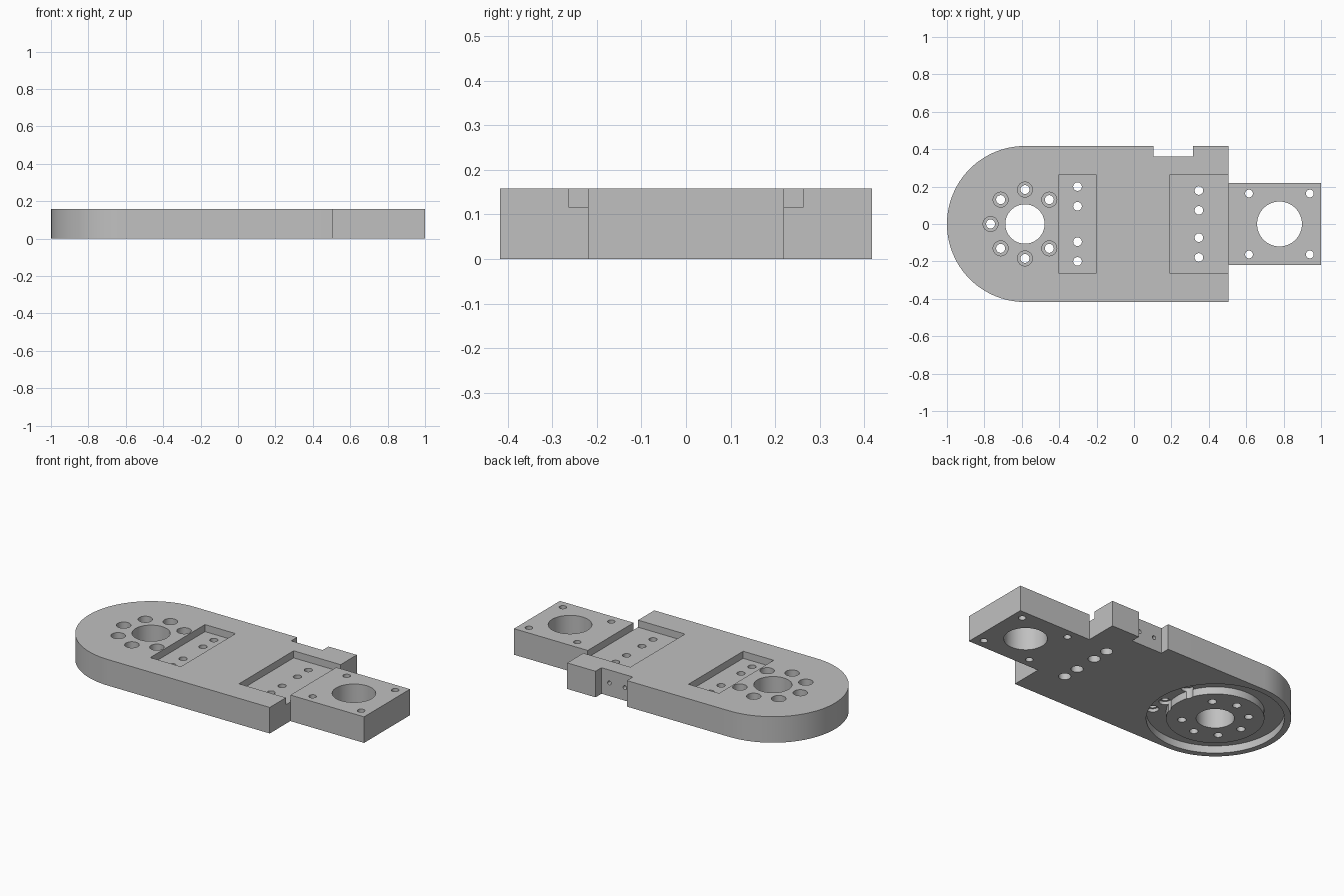
import bpy, bmesh, math

if "Cube" in bpy.data.objects:
    bpy.data.objects.remove(bpy.data.objects["Cube"], do_unlink=True)

H = 0.158            # plate thickness
HALF = 0.417         # half width of the plate
HUB = -0.583         # centre of the rounded end
END = 0.505          # where the wide plate meets the tab
FLOOR = 0.115        # pocket floor height


def new_object(name, bm):
    mesh = bpy.data.meshes.new(name)
    bmesh.ops.recalc_face_normals(bm, faces=bm.faces)
    bm.to_mesh(mesh)
    bm.free()
    obj = bpy.data.objects.new(name, mesh)
    bpy.context.collection.objects.link(obj)
    return obj


def prism(name, outline, z0, z1):
    bm = bmesh.new()
    face = bm.faces.new([bm.verts.new((x, y, z0)) for x, y in outline])
    top = bmesh.ops.extrude_face_region(bm, geom=[face])["geom"]
    bmesh.ops.translate(bm, vec=(0, 0, z1 - z0),
                        verts=[v for v in top if isinstance(v, bmesh.types.BMVert)])
    return new_object(name, bm)


def box(x0, x1, y0, y1, z0, z1):
    return prism("pocket_cutter", [(x0, y0), (x1, y0), (x1, y1), (x0, y1)], z0, z1)


def rod(x, y, r, z0, z1, n=32):
    angles = [2 * math.pi * i / n for i in range(n)]
    return prism("hole_cutter", [(x + r * math.cos(a), y + r * math.sin(a)) for a in angles], z0, z1)


def cut(target, cutter):
    cutter.hide_render = True
    mod = target.modifiers.new("cut", 'BOOLEAN')
    mod.operation = 'DIFFERENCE'
    mod.solver = 'EXACT'
    mod.object = cutter
    bpy.context.view_layer.objects.active = target
    bpy.ops.object.modifier_apply(modifier=mod.name)
    bpy.data.objects.remove(cutter, do_unlink=True)


# Plate outline: rounded end, edge notch and narrow tab
outline = [(HUB + HALF * math.cos(a), HALF * math.sin(a))
           for a in (math.pi * (0.5 + i / 48) for i in range(49))]
outline += [(END, -HALF), (END, -0.22), (1, -0.22), (1, 0.22), (END, 0.22), (END, HALF),
            (0.315, HALF), (0.315, 0.36), (0.105, 0.36), (0.105, HALF)]
plate = prism("arm_plate", outline, 0, H)

# Rectangular pockets in the top
cut(plate, box(-0.405, -0.2, -0.262, 0.262, FLOOR, 0.3))
cut(plate, box(0.19, END + 0.0005, -0.262, 0.262, FLOOR, 0.3))

# Ring groove under the rounded end
ring = rod(HUB, 0, 0.38, -0.1, 0.045, 96)
cut(ring, rod(HUB, 0, 0.27, -0.2, 0.2, 96))
cut(plate, ring)

# Large bores
cut(plate, rod(HUB, 0, 0.105, -0.1, 0.3, 64))
cut(plate, rod(0.778, 0, 0.12, -0.1, 0.3, 64))

# Bolt circle, counterbored from the top
for i in range(1, 8):
    a = i * math.pi / 4
    x, y = HUB + 0.184 * math.cos(a), 0.184 * math.sin(a)
    cut(plate, rod(x, y, 0.04, 0.08, 0.3))
    cut(plate, rod(x, y, 0.024, -0.1, 0.3))

# Pocket screw holes, counterbored from below, and tab corner holes
for side in (-1, 1):
    for x, offsets in ((-0.302, (0.095, 0.2)), (0.347, (0.073, 0.179))):
        for y in offsets:
            cut(plate, rod(x, side * y, 0.034, -0.1, 0.065))
            cut(plate, rod(x, side * y, 0.023, -0.1, 0.3))
    for x in (0.615, 0.94):
        cut(plate, rod(x, side * 0.163, 0.021, -0.1, 0.3))

# Small side holes in the notch wall
for x in (0.158, 0.262):
    drill = rod(0, 0, 0.012, -0.12, 0.03, 16)
    drill.rotation_euler.x = -math.pi / 2
    drill.location = (x, 0.36, H / 2)
    bpy.context.view_layer.update()
    cut(plate, drill)

# Single grey finish
grey = bpy.data.materials.new("machined_grey")
grey.use_nodes = True
colour = (0.53, 0.53, 0.53, 1)
grey.diffuse_color = colour
grey.node_tree.nodes["Principled BSDF"].inputs["Base Color"].default_value = colour
plate.data.materials.clear()
plate.data.materials.append(grey)

bpy.ops.object.select_all(action='DESELECT')
plate.select_set(True)
bpy.context.view_layer.objects.active = plate
bpy.ops.object.shade_smooth_by_angle(angle=math.radians(30))
